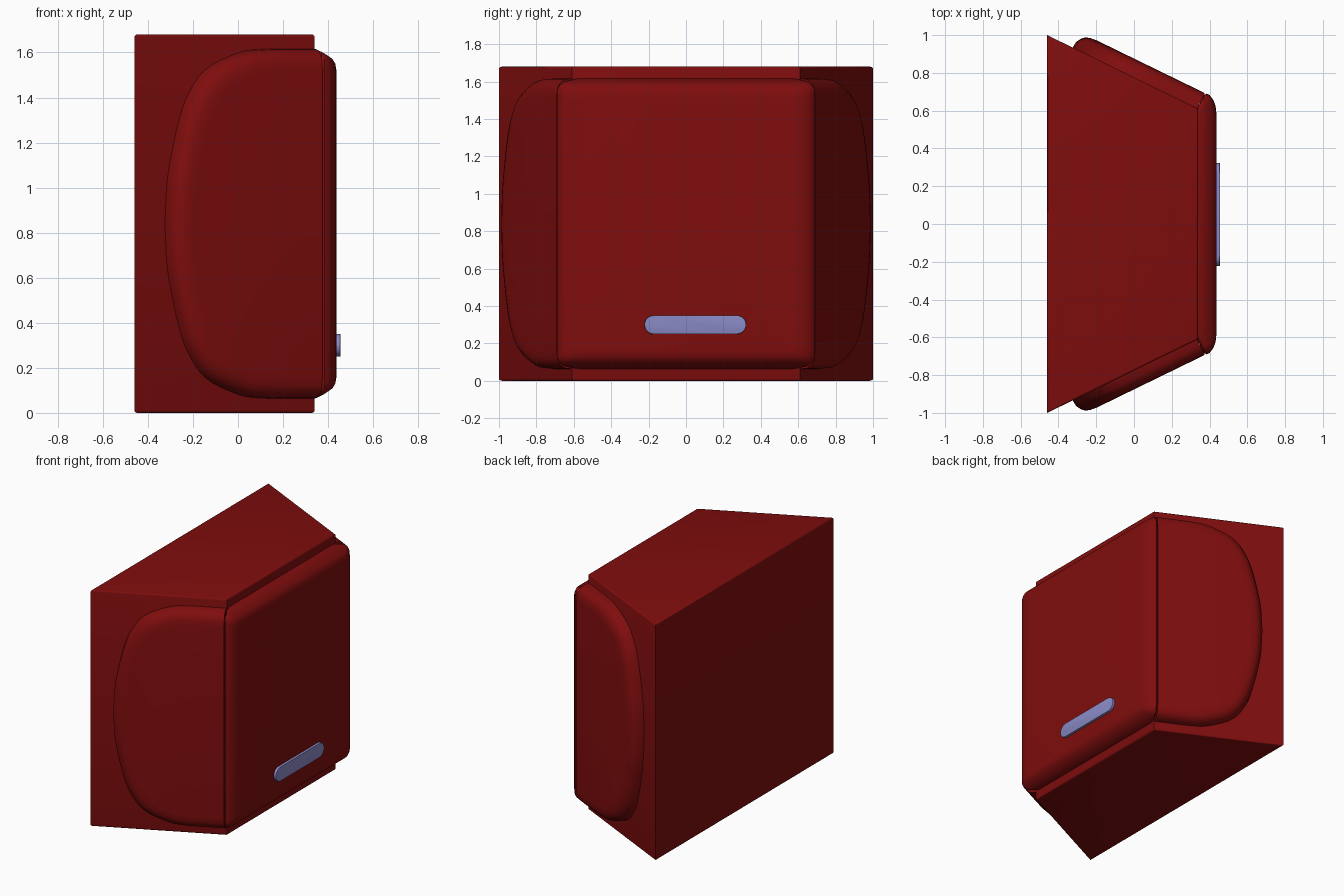
import bpy, bmesh, math
from mathutils import Vector

cube = bpy.data.objects.get("Cube")
if cube:
    bpy.data.objects.remove(cube, do_unlink=True)

HEIGHT = 1.68
MID = HEIGHT / 2
BACK, FRONT = -0.46, 0.34
BACK_Y, FRONT_Y = 1.0, 0.61


def make_material(name, rgb):
    mat = bpy.data.materials.new(name)
    mat.use_nodes = True
    mat.diffuse_color = (*rgb, 1)
    mat.node_tree.nodes["Principled BSDF"].inputs["Base Color"].default_value = (*rgb, 1)
    return mat


red = make_material("dark red", (0.215, 0.004, 0.004))
lilac = make_material("pale lilac", (0.26, 0.26, 0.58))


def loft(name, rings, mat, rim_bevel=0, angle=35):
    """Skin a stack of equal-length rings and cap both ends."""
    bm = bmesh.new()
    loops = [[bm.verts.new(p) for p in ring] for ring in rings]
    caps = [bm.faces.new(loops[0]), bm.faces.new(loops[-1])]
    n = len(loops[0])
    for a, b in zip(loops, loops[1:]):
        for i in range(n):
            j = (i + 1) % n
            bm.faces.new((a[i], a[j], b[j], b[i]))
    if rim_bevel:
        rim = list({e for f in caps for e in f.edges})
        bmesh.ops.bevel(bm, geom=rim, offset=rim_bevel, segments=3,
                        profile=0.5, affect='EDGES')
    bmesh.ops.recalc_face_normals(bm, faces=bm.faces)
    mesh = bpy.data.meshes.new(name)
    bm.to_mesh(mesh)
    bm.free()
    mesh.materials.append(mat)
    obj = bpy.data.objects.new(name, mesh)
    bpy.context.collection.objects.link(obj)
    bpy.ops.object.select_all(action='DESELECT')
    obj.select_set(True)
    bpy.context.view_layer.objects.active = obj
    bpy.ops.object.shade_smooth_by_angle(angle=math.radians(angle))
    return obj


def rounded_rect(hy, hz, r, steps=6):
    """Rounded rectangle as (y, z) pairs about the origin."""
    pts = []
    for k, (sy, sz) in enumerate([(1, 1), (-1, 1), (-1, -1), (1, -1)]):
        for i in range(steps + 1):
            a = math.pi / 2 * (k + i / steps)
            pts.append((sy * (hy - r) + r * math.cos(a),
                        sz * (hz - r) + r * math.sin(a)))
    return pts


def smooth_path(pts, steps=4):
    """Catmull-Rom curve through the points."""
    p = [Vector(q) for q in pts]
    p = [2 * p[0] - p[1]] + p + [2 * p[-1] - p[-2]]
    out = []
    for a, b, c, d in zip(p, p[1:], p[2:], p[3:]):
        for i in range(steps):
            t = i / steps
            out.append(0.5 * (2 * b + (c - a) * t + (2 * a - 5 * b + 4 * c - d) * t ** 2
                              + (3 * b - a - 3 * c + d) * t ** 3))
    return out + [p[-2]]


# Tapered cabinet, with softened top and bottom rims
plan = [(BACK, -BACK_Y), (FRONT, -FRONT_Y), (FRONT, FRONT_Y), (BACK, BACK_Y)]
loft("cabinet", [[(x, y, z) for x, y in plan] for z in (0, HEIGHT)], red, rim_bevel=0.012)

# Front panel: depth, half width, half height
sections = [(0.33, 0.605, 0.777), (0.345, 0.63, 0.775), (0.37, 0.682, 0.763),
            (0.385, 0.69, 0.755), (0.40, 0.683, 0.745), (0.42, 0.657, 0.73),
            (0.432, 0.625, 0.71), (0.437, 0.58, 0.68)]
loft("front_panel", [[(x, y, MID + z) for y, z in rounded_rect(hy, hz, 0.05)]
                     for x, hy, hz in sections], red)

# Side panels: D-shaped pillows lying on the slanted cabinet sides
slope = Vector((FRONT - BACK, BACK_Y - FRONT_Y)).normalized()
END = 0.885
upper = smooth_path([(0.15, 0), (0.16, 0.18), (0.185, 0.32), (0.217, 0.45), (0.262, 0.57),
                     (0.35, 0.685), (0.50, 0.755), (0.62, 0.775), (END, 0.777)])
outline = [(s, z) for s, z in upper] + [(s, -z) for s, z in reversed(upper[1:])]
rounding = [(-0.01, 0), (0.035, 0.004), (0.06, 0.018), (0.076, 0.035),
            (0.086, 0.06), (0.09, 0.1)]


def side_ring(side, depth, inset):
    ring = []
    for s, z in outline:
        s = END - (END - s) * (1 - inset / 0.735)
        z *= 1 - inset / 0.777
        x = BACK + s * slope.x + depth * slope.y
        y = BACK_Y - s * slope.y + depth * slope.x
        ring.append((x, side * y, MID + z))
    return ring


for label, side in (("left", 1), ("right", -1)):
    loft(label + "_side_panel", [side_ring(side, d, i) for d, i in rounding], red)

# Pill-shaped badge plate low on the front
pill = rounded_rect(0.272, 0.05, 0.0499)
loft("badge_plate", [[(x, y + 0.05, z + 0.3) for y, z in pill] for x in (0.432, 0.454)],
     lilac, rim_bevel=0.003)
